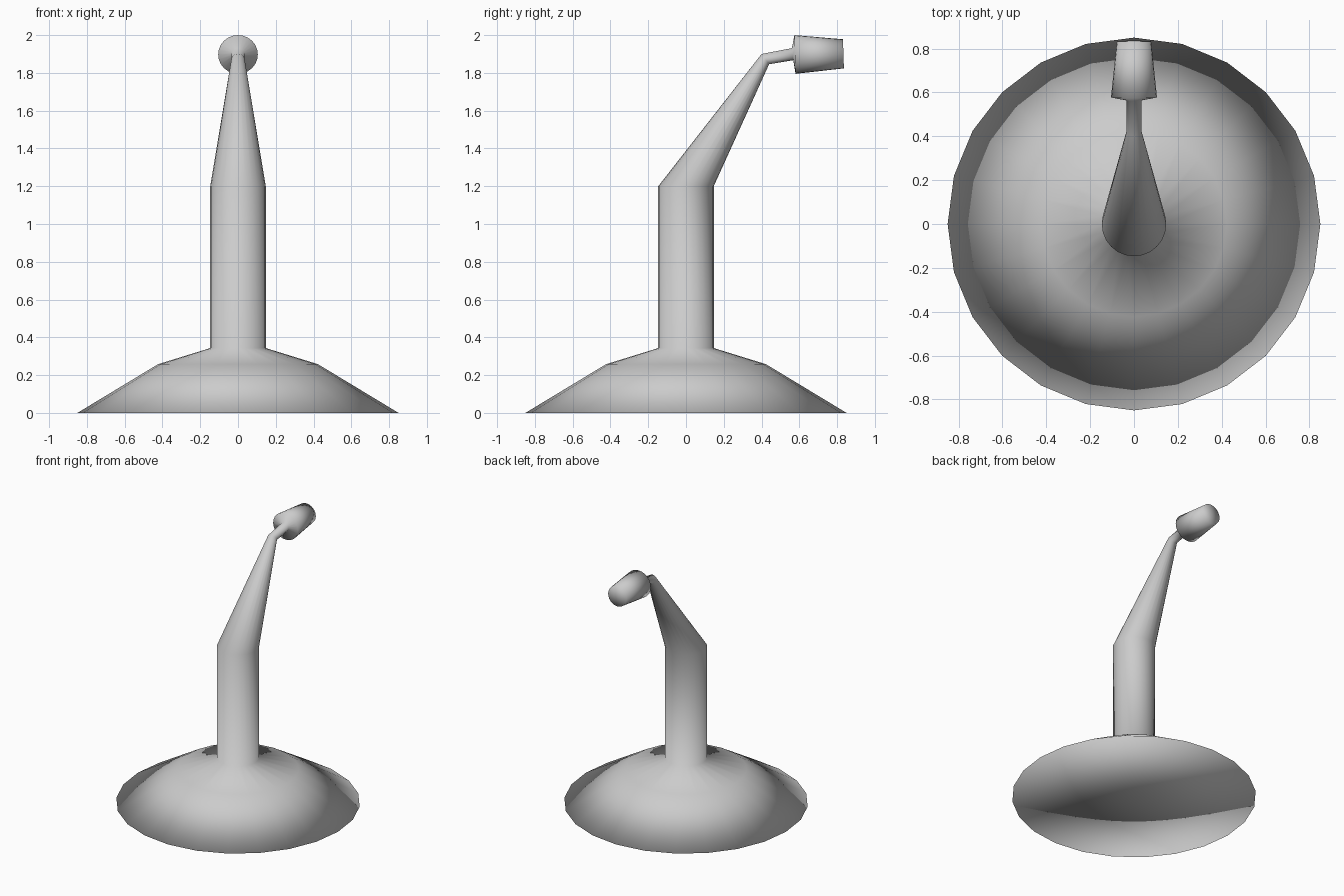
import bpy, bmesh, math
from mathutils import Vector

if "Cube" in bpy.data.objects:
    bpy.data.objects.remove(bpy.data.objects["Cube"])

SEGS = 24


def level(r, z):
    """Horizontal round section: -y side point, +y side point, x radius."""
    return ((-r, z), (r, z), r)


def ring(bm, section):
    """Elliptical loop spanned by two (y, z) points in the side view."""
    a, b, rx = section
    a, b = Vector((0, *a)), Vector((0, *b))
    mid, half = (a + b) / 2, (b - a) / 2
    verts = []
    for i in range(SEGS):
        t = 2 * math.pi * i / SEGS
        verts.append(bm.verts.new(mid + half * math.cos(t) + Vector((rx * math.sin(t), 0, 0))))
    return verts


def fan(bm, loop):
    """Close a loop with triangles round its centre."""
    c = bm.verts.new(sum((v.co for v in loop), Vector()) / SEGS)
    for i in range(SEGS):
        bm.faces.new((loop[i], loop[(i + 1) % SEGS], c))


def loft(name, sections):
    bm = bmesh.new()
    loops = [ring(bm, s) for s in sections]
    for lo, hi in zip(loops, loops[1:]):
        for i in range(SEGS):
            j = (i + 1) % SEGS
            bm.faces.new((lo[i], lo[j], hi[j], hi[i]))
    fan(bm, loops[0])
    fan(bm, loops[-1])
    bmesh.ops.recalc_face_normals(bm, faces=bm.faces)
    mesh = bpy.data.meshes.new(name)
    bm.to_mesh(mesh)
    bm.free()
    for p in mesh.polygons:
        p.use_smooth = True
    obj = bpy.data.objects.new(name, mesh)
    bpy.context.collection.objects.link(obj)
    return obj


# One continuous smooth body: base, column, bent arm, neck and head
loft("lamp_body", [
    level(0.85, 0.0),                            # base rim
    level(0.423, 0.258),                         # base shoulder
    level(0.147, 0.343),                         # column foot
    level(0.147, 1.2),                           # column top
    ((0.40, 1.90), (0.44, 1.846), 0.035),        # arm end
    ((0.561, 1.931), (0.568, 1.867), 0.035),     # neck end
    ((0.574, 2.0), (0.58, 1.795), 0.105),        # head back
    ((0.831, 1.978), (0.836, 1.824), 0.078),     # head front
])
